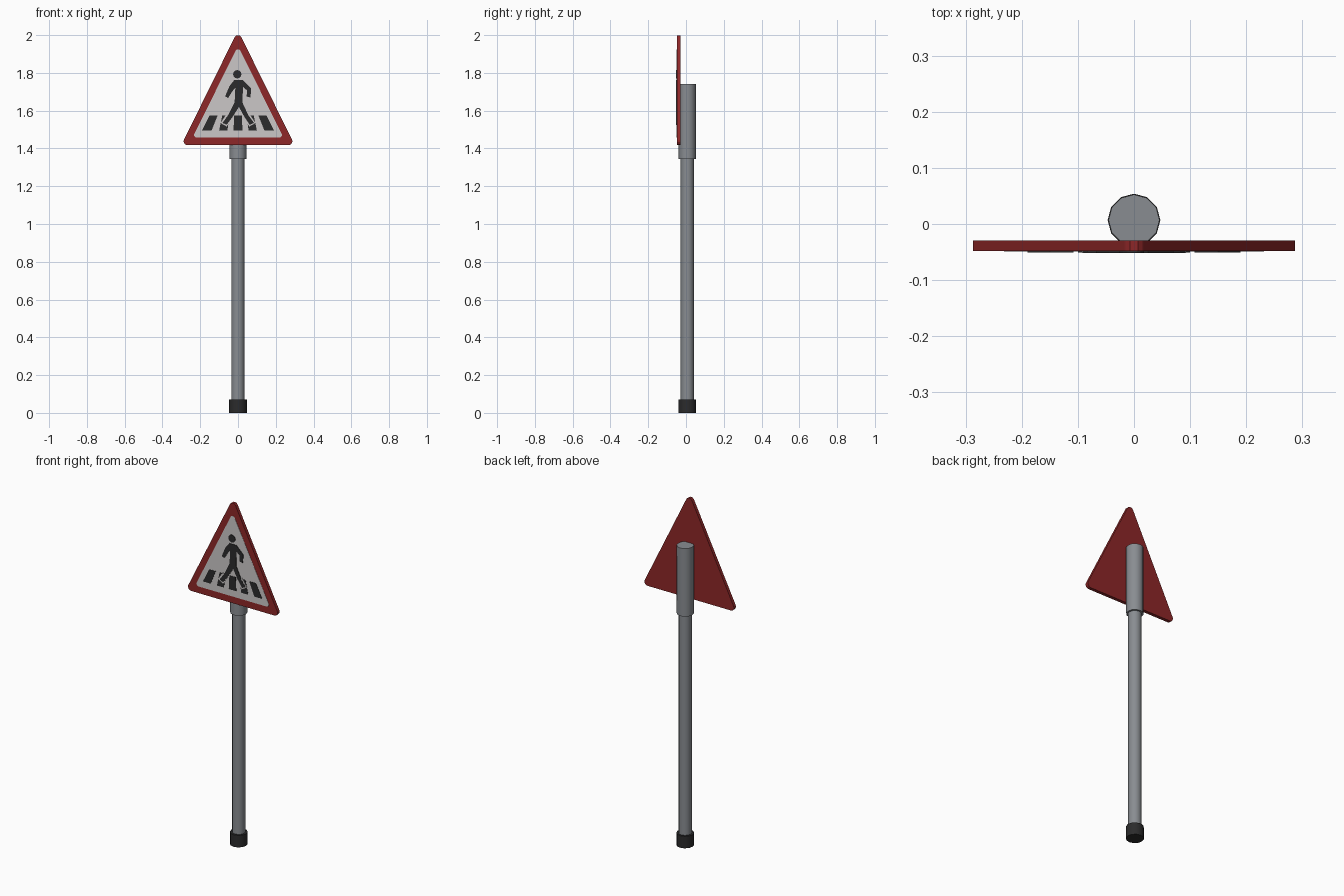
import bpy, bmesh, math
from mathutils import Vector

if "Cube" in bpy.data.objects:
    bpy.data.objects.remove(bpy.data.objects["Cube"])


def material(name, rgb):
    m = bpy.data.materials.new(name)
    m.diffuse_color = (*rgb, 1)
    m.use_nodes = True
    m.node_tree.nodes["Principled BSDF"].inputs["Base Color"].default_value = m.diffuse_color
    return m


RED = material("sign red", (0.27, 0.02, 0.021))
WHITE = material("sign white", (0.60, 0.575, 0.575))
BLACK = material("matte black", (0.024, 0.024, 0.025))
GREY = material("pole grey", (0.25, 0.265, 0.285))
AXIS_Y = 0.007  # the pole stands slightly behind the centre


def tube(name, r, z0, z1, mat):
    """Twelve-sided upright cylinder."""
    bpy.ops.mesh.primitive_cylinder_add(vertices=12, radius=r, depth=z1 - z0,
                                        location=(0, AXIS_Y, (z0 + z1) / 2))
    o = bpy.context.object
    o.name = name
    o.data.materials.append(mat)
    bpy.ops.object.shade_smooth_by_angle(angle=math.radians(40))


def plate(name, outlines, front, back, mat):
    """Flat plate(s) extruded along y from x-z outlines."""
    bm = bmesh.new()
    for pts in outlines:
        f = bm.faces.new([bm.verts.new((x, front, z)) for x, z in pts])
        ext = bmesh.ops.extrude_face_region(bm, geom=[f], use_keep_orig=True)
        moved = [g for g in ext["geom"] if isinstance(g, bmesh.types.BMVert)]
        bmesh.ops.translate(bm, verts=moved, vec=(0, back - front, 0))
    bmesh.ops.recalc_face_normals(bm, faces=bm.faces[:])
    me = bpy.data.meshes.new(name)
    bm.to_mesh(me)
    bm.free()
    me.materials.append(mat)
    o = bpy.data.objects.new(name, me)
    bpy.context.collection.objects.link(o)


def rounded(pts, r, steps=5):
    """Round every corner of a convex outline with an arc."""
    out = []
    for i, p in enumerate(pts):
        p = Vector(p)
        a = (Vector(pts[i - 1]) - p).normalized()
        b = (Vector(pts[(i + 1) % len(pts)]) - p).normalized()
        half = a.angle(b) / 2
        c = p + (a + b).normalized() * (r / math.sin(half))
        t0 = p + a * (r / math.tan(half)) - c
        t1 = p + b * (r / math.tan(half)) - c
        for k in range(steps + 1):
            d = t0.lerp(t1, k / steps).normalized() * r
            out.append(tuple(c + d))
    return out


def mirror(pts):
    return [(-x, z) for x, z in pts]


# Pole
tube("base_cap", 0.047, 0, 0.07, BLACK)
tube("pole", 0.035, 0.05, 1.36, GREY)
tube("mounting_sleeve", 0.0455, 1.345, 1.74, GREY)

# Triangular sign and white field
plate("sign_board", [rounded([(-0.30, 1.418), (0.30, 1.418), (0, 2.025)], 0.02)],
      -0.048, -0.029, RED)
plate("white_field", [rounded([(-0.241, 1.457), (0.241, 1.457), (0, 1.943)], 0.014)],
      -0.0492, -0.047, WHITE)

# Crossing stripes
outer = [(-0.19, 1.495), (-0.14, 1.495), (-0.108, 1.575), (-0.15, 1.575)]
inner = [(-0.10, 1.495), (-0.056, 1.495), (-0.045, 1.575), (-0.083, 1.575)]
middle = [(-0.024, 1.495), (0.024, 1.495), (0.02, 1.575), (-0.02, 1.575)]
plate("crossing_stripes", [outer, inner, middle, mirror(inner), mirror(outer)],
      -0.0508, -0.049, BLACK)

# Thin white gap between feet and stripes
gap = [(0.062, 1.58), (0.093, 1.535), (0.06, 1.516), (0.028, 1.565)]
plate("foot_gaps", [gap, mirror(gap)], -0.0513, -0.049, WHITE)

# Walking figure
body = [(-0.02, 1.762), (0.025, 1.762), (0.07, 1.718), (0.066, 1.67),
        (0.046, 1.675), (0.047, 1.708), (0.026, 1.726), (0.024, 1.642),
        (0.055, 1.575), (0.085, 1.535), (0.062, 1.525), (0.035, 1.565),
        (0.005, 1.62), (-0.03, 1.565), (-0.06, 1.525), (-0.082, 1.535),
        (-0.05, 1.58), (-0.018, 1.645), (-0.014, 1.722), (-0.032, 1.70),
        (-0.052, 1.667), (-0.068, 1.676), (-0.045, 1.73)]
head = [(-0.004 + 0.022 * math.cos(k * math.pi / 8),
         1.793 + 0.022 * math.sin(k * math.pi / 8)) for k in range(16)]
plate("walking_figure", [body, head], -0.052, -0.049, BLACK)
